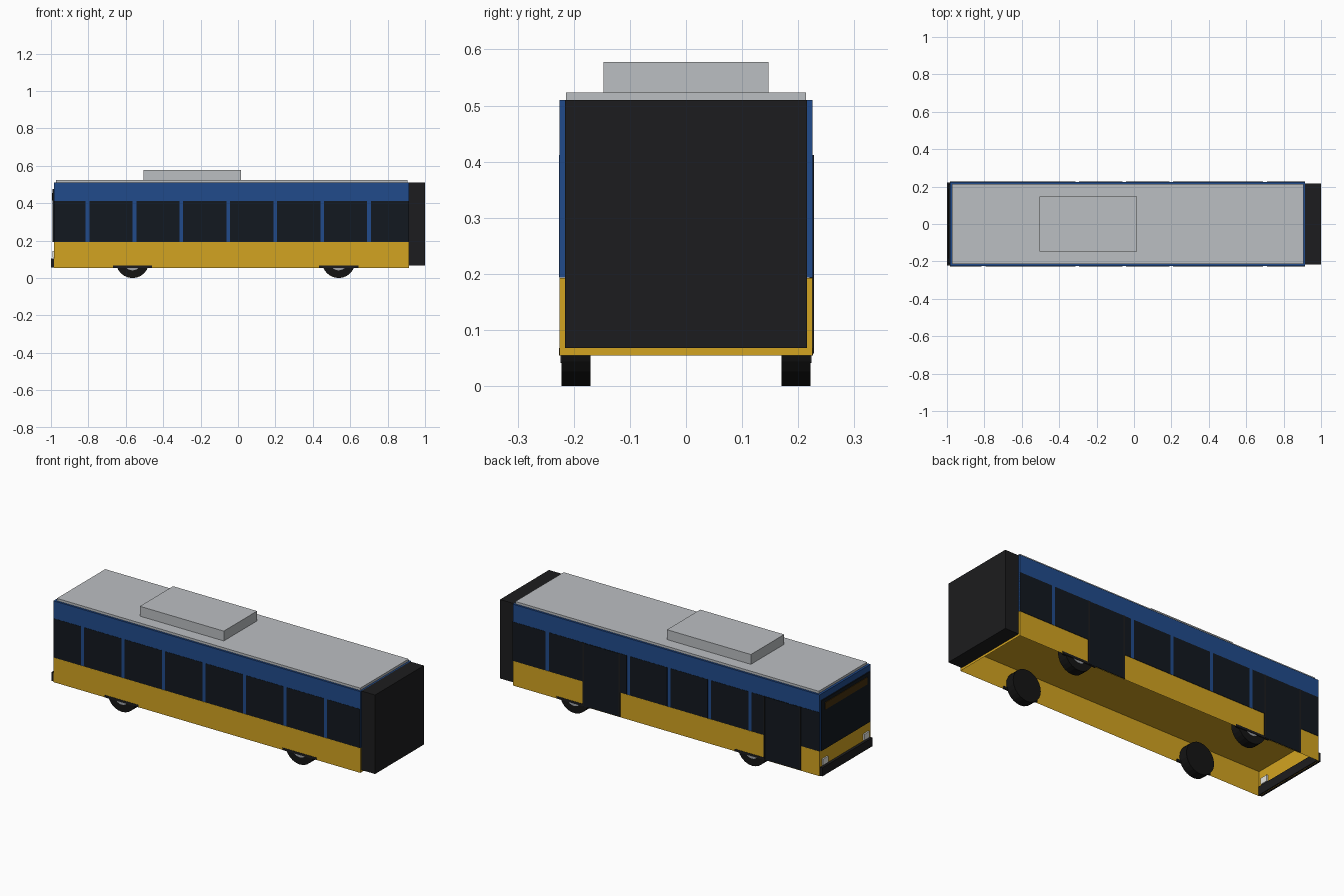
import bpy, bmesh, math

if "Cube" in bpy.data.objects:
    bpy.data.objects.remove(bpy.data.objects["Cube"])

def mat(name, r, g, b):
    m = bpy.data.materials.new(name)
    m.diffuse_color = (r, g, b, 1)
    m.use_nodes = True
    m.node_tree.nodes["Principled BSDF"].inputs["Base Color"].default_value = m.diffuse_color
    return m

YELLOW = mat("yellow", 0.65, 0.37, 0.015)
BLUE = mat("blue", 0.015, 0.07, 0.26)
GLASS = mat("dark_glass", 0.006, 0.009, 0.014)
BLACK = mat("black", 0.012, 0.012, 0.013)
RUBBER = mat("rubber", 0.007, 0.007, 0.007)
ROOF = mat("roof_grey", 0.5, 0.52, 0.54)
HUB = mat("hub_grey", 0.35, 0.36, 0.38)
AMBER = mat("amber", 0.06, 0.03, 0.004)
LAMP = mat("lamp", 0.8, 0.8, 0.75)

def finish(bm, name, m):
    me = bpy.data.meshes.new(name)
    bm.to_mesh(me)
    bm.free()
    ob = bpy.data.objects.new(name, me)
    bpy.context.collection.objects.link(ob)
    me.materials.append(m)
    return ob

def box(name, x, y, z, m, open_bottom=False):
    """Box from (min, max) ranges."""
    bm = bmesh.new()
    bmesh.ops.create_cube(bm, size=1)
    for v in bm.verts:
        v.co = [r[0] if c < 0 else r[1] for c, r in zip(v.co, (x, y, z))]
    if open_bottom:
        bm.normal_update()
        bmesh.ops.delete(bm, geom=[f for f in bm.faces if f.normal.z < -0.5],
                         context='FACES_ONLY')
    return finish(bm, name, m)

def side(s, a, b):
    return tuple(sorted((s * a, s * b)))

def disc(name, x, y, z, r, depth, m):
    """Cylinder with its axle along y."""
    bm = bmesh.new()
    bmesh.ops.create_cone(bm, cap_ends=True, segments=24, radius1=r, radius2=r, depth=depth)
    ob = finish(bm, name, m)
    ob.rotation_euler.x = math.pi / 2
    ob.location = (x, y, z)
    return ob

X0, X1 = -0.985, 0.915

# Body: hollow yellow skirt, blue upper body, roof and roof unit
box("skirt", (X0, X1), (-0.225, 0.225), (0.055, 0.193), YELLOW, open_bottom=True)
box("upper_body", (X0, X1), (-0.225, 0.225), (0.194, 0.51), BLUE)
box("roof_panel", (-0.972, 0.907), (-0.214, 0.214), (0.51, 0.523), ROOF)
box("roof_unit", (-0.505, 0.015), (-0.147, 0.147), (0.523, 0.578), ROOF)

# Rear joint block
box("rear_joint", (X1, 1.0), (-0.216, 0.216), (0.068, 0.51), BLACK)

# Side windows between the pillars
pillars = [-0.805 + 0.251 * i for i in range(7)]
edges = [X0 - 0.01] + pillars + [X1 + 0.01]
for s in (-1, 1):
    for i, (a, b) in enumerate(zip(edges, edges[1:])):
        box(f"side_window_{s}_{i}", (max(a + 0.01, X0), min(b - 0.01, X1)),
            side(s, 0.222, 0.2262), (0.194, 0.412), GLASS)

# Doors with posts and a centre seam on the +y side
for i, (a, b) in enumerate(((-0.866, -0.643), (0.253, 0.476))):
    box(f"door_{i}", (a, b), (0.22, 0.2275), (0.058, 0.41), GLASS)
    for j, x in enumerate((a, b)):
        box(f"door_post_{i}_{j}", (x - 0.004, x + 0.004), (0.22, 0.2285),
            (0.058, 0.412), BLACK)

# Nose: windscreen, destination board, bumper and lamps
box("windscreen", (-0.991, -0.98), (-0.215, 0.215), (0.194, 0.475), GLASS)
box("destination_board", (-0.994, -0.985), (-0.185, 0.185), (0.415, 0.455), AMBER)
box("bumper", (-1.0, -0.978), (-0.222, 0.222), (0.057, 0.105), BLACK)
for s in (-1, 1):
    box(f"headlight_{s}", (-0.993, -0.978), side(s, 0.16, 0.205), (0.11, 0.145), LAMP)

# Wheels, hubs and arch trims
for x in (-0.564, 0.538):
    for s in (-1, 1):
        disc(f"wheel_{x}_{s}", x, s * 0.196, 0.088, 0.088, 0.052, RUBBER)
        disc(f"hub_{x}_{s}", x, s * 0.2, 0.088, 0.047, 0.048, HUB)
        box(f"arch_trim_{x}_{s}", (x - 0.105, x + 0.105), side(s, 0.217, 0.2265),
            (0.055, 0.068), BLACK)
